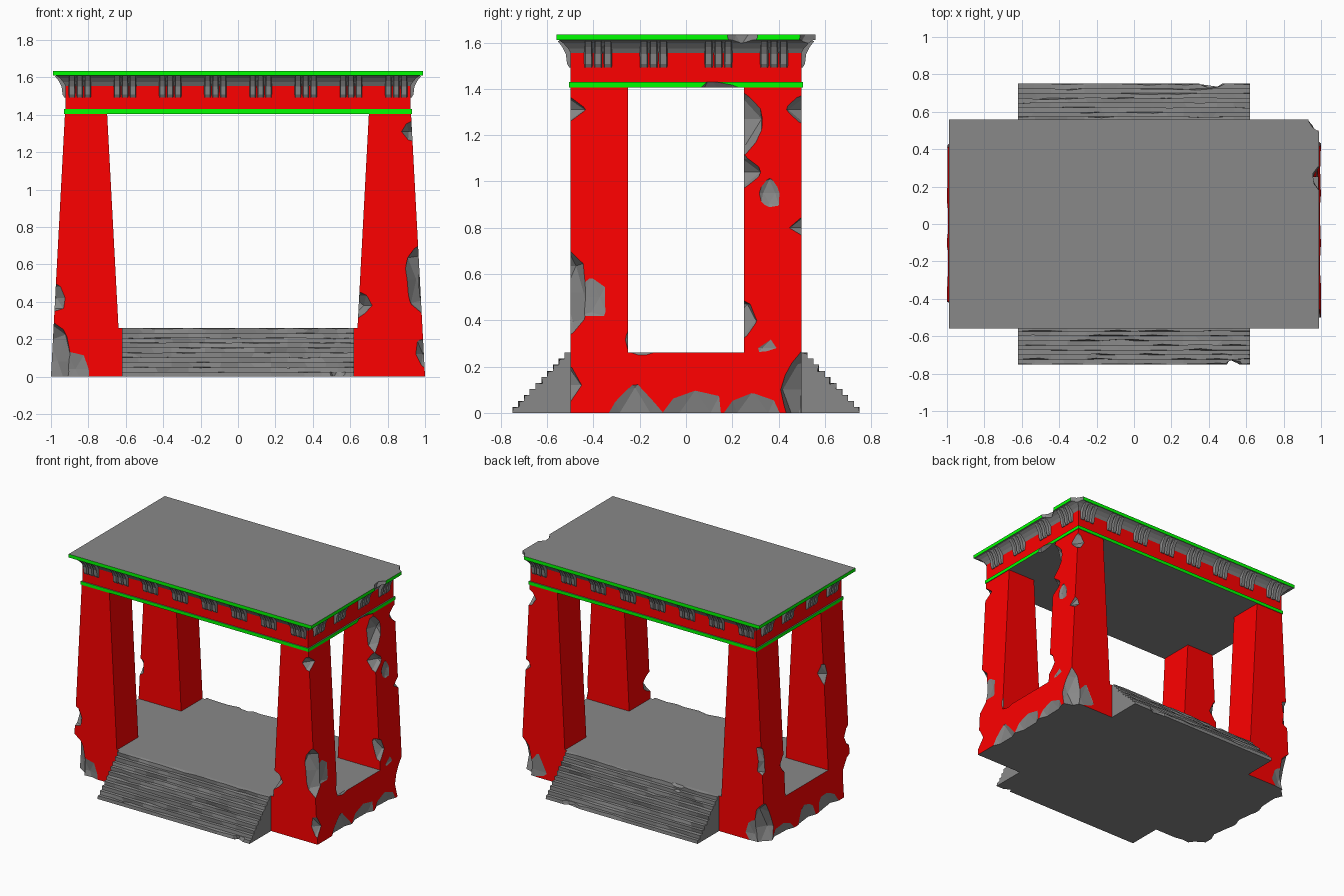
import bpy, bmesh, random
from mathutils import Vector

if "Cube" in bpy.data.objects:
    bpy.data.objects.remove(bpy.data.objects["Cube"])

random.seed(4)


def material(name, color):
    m = bpy.data.materials.new(name)
    m.diffuse_color = (*color, 1)
    m.use_nodes = True
    m.node_tree.nodes["Principled BSDF"].inputs["Base Color"].default_value = m.diffuse_color
    return m


MATS = [material("stone", (0.25, 0.25, 0.25)),
        material("red_paint", (1, 0, 0)),
        material("green_paint", (0, 1, 0))]
STONE, RED, GREEN = range(3)


def finish(name, bm):
    bmesh.ops.recalc_face_normals(bm, faces=bm.faces)
    me = bpy.data.meshes.new(name)
    bm.to_mesh(me)
    bm.free()
    for m in MATS:
        me.materials.append(m)
    ob = bpy.data.objects.new(name, me)
    bpy.context.collection.objects.link(ob)
    return ob


def skin(bm, loops, walls, bottom=STONE, top=STONE):
    """Join closed loops of points into one capped solid."""
    rows = [[bm.verts.new(p) for p in loop] for loop in loops]
    n = len(rows[0])
    for a, b, mat in zip(rows, rows[1:], walls):
        for i in range(n):
            j = (i + 1) % n
            bm.faces.new((a[i], a[j], b[j], b[i])).material_index = mat
    bm.faces.new(rows[0][::-1]).material_index = bottom
    bm.faces.new(rows[-1]).material_index = top


def rect(x0, x1, y0, y1, z):
    return [(x0, y0, z), (x1, y0, z), (x1, y1, z), (x0, y1, z)]


def block(name, loops, walls, bottom=STONE, top=STONE):
    bm = bmesh.new()
    skin(bm, loops, walls, bottom, top)
    return finish(name, bm)


def ring(hx, hy, z):
    return rect(-hx, hx, -hy, hy, z)


def outer(z):
    return 1 - 0.075 * z / 1.41


def inner(z):
    return 0.625 + 0.075 * z / 1.41


parts = []
FLOOR, TOP = 0.26, 1.41

# Platform with battered ends
parts.append(block("platform", [ring(outer(0), 0.5, 0), ring(outer(FLOOR), 0.5, FLOOR)], [RED]))

# Four pillars, tapering in x only
for sx, side in ((-1, "left"), (1, "right")):
    for sy, end in ((-1, "front"), (1, "back")):
        loops = []
        for z in (FLOOR, TOP):
            xs = sorted((sx * inner(z), sx * outer(z)))
            ys = sorted((sy * 0.25, sy * 0.5))
            loops.append(rect(*xs, *ys, z))
        parts.append(block(f"{end}_{side}_pillar", loops, [RED]))

# Worn stairs, front and back
STEPS = 10
for sy, end in ((-1, "front"), (1, "back")):
    profile = [(0.5, 0), (0.75, 0)]
    for k in range(STEPS):
        y = 0.75 - 0.025 * k
        profile += [(y, 0.026 * (k + 1)), (y - 0.025, 0.026 * (k + 1))]
    loops = []
    cols = 14
    for c in range(cols + 1):
        x = -0.62 + 1.24 * c / cols
        loop = []
        for i, (y, z) in enumerate(profile):
            worn = 1 < i < len(profile) - 1 and random.random() < 0.4
            dy = random.uniform(0, 0.009) if worn else 0
            dz = random.uniform(0, 0.006) if worn else 0
            dx = random.uniform(-0.03, 0.03) if worn and 0 < c < cols else 0
            loop.append((x + dx, sy * (y - dy), z - dz))
        loops.append(loop)
    parts.append(block(f"{end}_stairs", loops, [STONE] * cols))

# Beam bands, frieze, flared cornice and roof slab
parts.append(block("lower_band", [ring(0.93, 0.505, 1.405), ring(0.93, 0.505, 1.43)], [GREEN]))
flare = [(0, 1.43), (0, 1.555), (0.012, 1.575), (0.032, 1.597), (0.052, 1.61)]
parts.append(block("frieze_and_cornice", [ring(0.922 + d, 0.498 + d, z) for d, z in flare],
                   [RED, STONE, STONE, STONE]))
parts.append(block("roof_slab", [ring(0.99, 0.56, 1.61), ring(0.99, 0.56, 1.635)], [GREEN]))

# Fluted brackets in groups of three under the cornice
LEVELS = [(1.492, 0.006), (1.508, 0.016), (1.55, 0.021), (1.58, 0.036), (1.606, 0.056)]
bm = bmesh.new()


def bracket(axis, sign, u):
    loops = []
    for z, d in LEVELS:
        loop = []
        for du, out in ((-0.0205, -0.01), (0.0205, -0.01), (0.013, d), (-0.013, d)):
            if axis == "y":
                loop.append((u + du, sign * (0.498 + out), z))
            else:
                loop.append((sign * (0.922 + out), u + du, z))
        loops.append(loop)
    skin(bm, loops, [STONE] * 4)


for sign in (-1, 1):
    for du in (-0.042, 0, 0.042):
        for k in range(8):
            bracket("y", sign, -0.846 + k * 0.2417 + du)
        for u in (-0.38, -0.14, 0.14, 0.38):
            bracket("x", sign, u + du)
parts.append(finish("cornice_brackets", bm))

# Rough rocks that bite the damage out of edges
bm = bmesh.new()


def rock(center, radii):
    new = bmesh.ops.create_icosphere(bm, subdivisions=2, radius=1)["verts"]
    for v in new:
        p = v.co * random.uniform(0.9, 1.14)
        v.co = Vector(center) + Vector([a * b for a, b in zip(p, radii)])


def edge_rock(x, y, dx, dy, z, h, depth, r=0.18):
    d = (r - depth) * 0.707
    rock((x + dx * d, y + dy * d, z), (r, r, h))


# Outer pillar corners: side x, side y, height, half length, depth
for sx, sy, z, h, depth in (
        (1, -1, 0.52, 0.23, 0.065), (1, -1, 0.12, 0.15, 0.03), (1, -1, 1.31, 0.1, 0.035),
        (1, 1, 0.1, 0.25, 0.075), (1, 1, 1.31, 0.11, 0.05), (1, 1, 0.8, 0.1, 0.02),
        (-1, -1, 0.08, 0.24, 0.085), (-1, -1, 0.42, 0.12, 0.05),
        (-1, 1, 0.1, 0.25, 0.075), (-1, 1, 0.6, 0.16, 0.04)):
    edge_rock(sx * outer(z), sy * 0.5, sx, sy, z, h, depth)

# Pillar corners facing the end openings
for sx, sy, z, h, depth in ((1, 1, 1.27, 0.2, 0.055), (1, 1, 1.04, 0.13, 0.05),
                            (1, 1, 0.4, 0.14, 0.05),
                            (-1, -1, 0.95, 0.14, 0.045), (-1, 1, 0.5, 0.1, 0.03)):
    edge_rock(sx * outer(z), sy * 0.25, sx, -sy, z, h, depth)

# Stair-side corner of the front right pillar
edge_rock(inner(0.38), -0.5, -1, -1, 0.38, 0.1, 0.055)

# Worn foot of both ends, shallow flakes, floor edge and roof corner
for sx in (-1, 1):
    for y in (-0.22, 0.04, 0.29):
        rock((sx * 1.07, y, 0.0), (0.09, 0.2, 0.19))
for center, radii in (
        ((1.04, -0.41, 0.5), (0.082, 0.13, 0.15)),
        ((1.05, 0.37, 0.28), (0.072, 0.13, 0.07)),
        ((1.0, 0.36, 0.95), (0.062, 0.08, 0.1)),
        ((-0.87, -0.56, 0.04), (0.2, 0.07, 0.2)),
        ((0.9, 0.56, 0.05), (0.17, 0.07, 0.22)),
        ((-0.9, 0.56, 0.05), (0.17, 0.07, 0.2)),
        ((1.05, -0.19, 0.32), (0.1, 0.09, 0.09)),
        ((0.15, 0.57, 0.35), (0.22, 0.12, 0.115)),
        ((-0.3, 0.6, 0.33), (0.15, 0.12, 0.12)),
        ((0.42, 0.79, 0.04), (0.09, 0.07, 0.07)),
        ((0.53, -0.79, 0.03), (0.06, 0.065, 0.07)),
        ((1.03, 0.6, 1.61), (0.11, 0.12, 0.1)),
        ((1.03, 0.24, 1.63), (0.075, 0.08, 0.08))):
    rock(center, radii)
cutter = finish("damage_cutter", bm)
cutter.hide_render = True

# Carve the damage; cut faces take the stone material
for ob in parts:
    mod = ob.modifiers.new("damage", "BOOLEAN")
    mod.operation = "DIFFERENCE"
    mod.solver = "EXACT"
    mod.use_self = True
    mod.material_mode = "TRANSFER"
    mod.object = cutter
    bpy.context.view_layer.objects.active = ob
    bpy.ops.object.modifier_apply(modifier=mod.name)
bpy.data.objects.remove(cutter)
